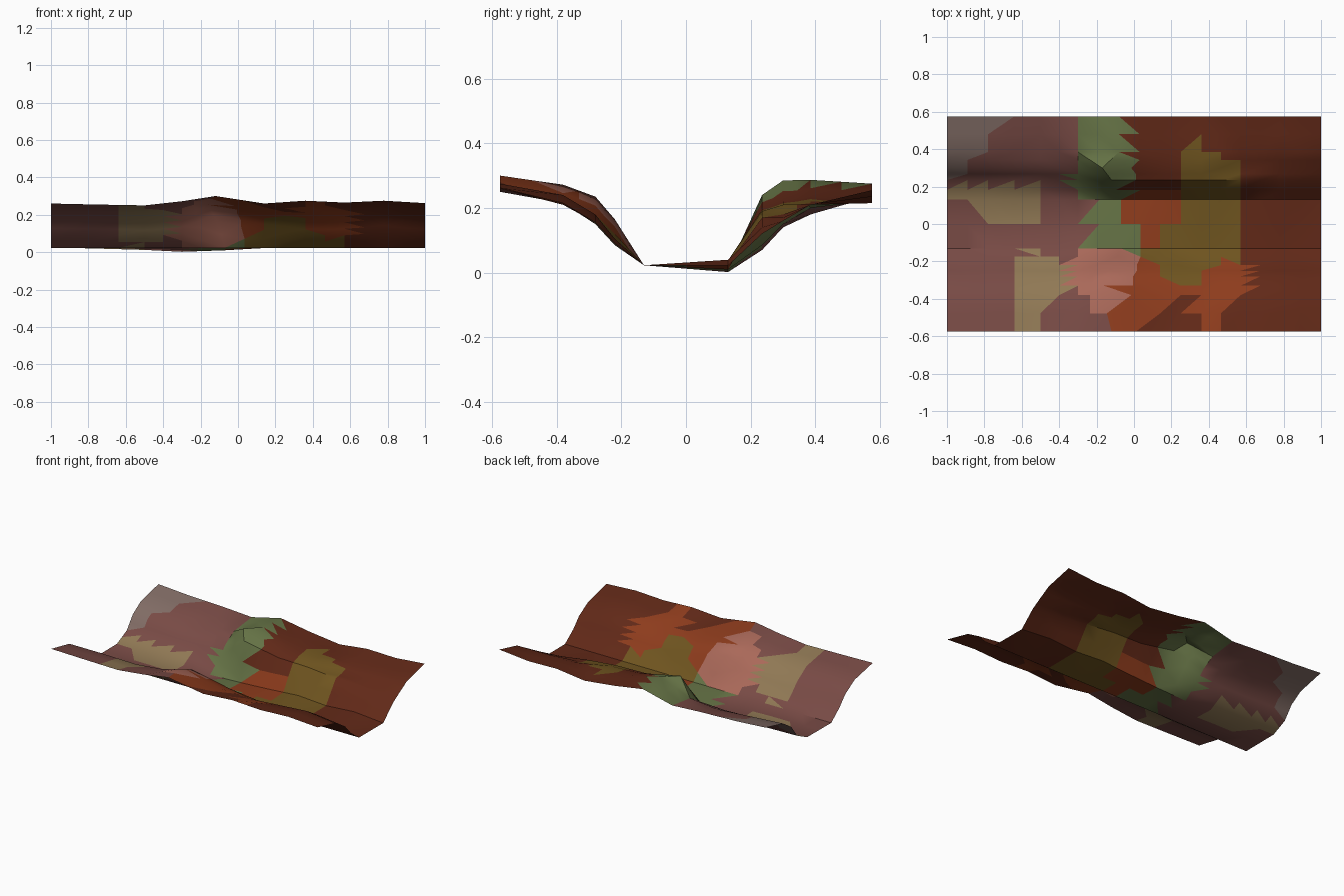
import bpy, bmesh
from math import hypot

if "Cube" in bpy.data.objects:
    bpy.data.objects.remove(bpy.data.objects["Cube"])

# Stations along the gully; the fifth one is the rib that crosses it
XS = [-1, -.78, -.5, -.3, -.07, .14, .36, .57, .78, 1]
RIB = 4

# Long contour lines: y, x of the rib, heights at each station
CONTOURS = [
    (-.575, -.12, [.26, .255, .25, .272, .30, .26, .275, .265, .275, .262]),
    (-.38, -.17, [.22, .22, .215, .235, .272, .22, .21, .225, .24, .215]),
    (-.28, -.15, [.16, .155, .15, .17, .235, .18, .155, .16, .18, .155]),
    (-.22, -.11, [.095, .095, .085, .10, .165, .12, .09, .09, .105, .09]),
    (-.13, -.07, [.023] * 10),
    (.13, -.07, [.025, .02, .012, .002, .01, .022, .038, .025, .04, .022]),
    (.235, -.12, [.075, .07, .07, .085, .24, .195, .19, .17, .14, .12]),
    (.30, -.17, [.16, .15, .14, .15, .285, .22, .21, .18, .17, .16]),
    (.385, -.08, [.215, .20, .18, .20, .287, .235, .22, .21, .21, .21]),
    (.575, -.08, [.26, .245, .235, .223, .275, .24, .215, .24, .235, .255]),
]

COLOURS = {
    "mauve": (.19, .07, .06), "rust": (.12, .022, .009), "orange": (.27, .045, .012),
    "olive": (.16, .09, .014), "green": (.13, .17, .06), "sand": (.28, .19, .09),
    "pink": (.4, .14, .1), "grey": (.22, .15, .13),
}

# Patches of ground colour: x, y, colour
PATCHES = [
    (-.95, .5, "grey"), (-.7, .3, "mauve"), (-.4, .45, "mauve"), (-.8, -.1, "mauve"),
    (-.35, 0, "mauve"), (-.35, -.5, "mauve"), (-.75, -.4, "mauve"), (-.7, .12, "sand"),
    (-.5, -.37, "sand"), (-.14, 0, "green"), (-.15, .42, "green"), (-.15, .25, "green"),
    (-.17, -.28, "pink"), (.1, .08, "orange"), (.05, -.4, "orange"), (.45, -.38, "orange"),
    (.3, -.15, "olive"), (.45, 0, "olive"), (.4, .27, "olive"), (.1, .45, "rust"),
    (.8, .4, "rust"), (.75, 0, "rust"), (.8, -.35, "rust"), (.2, -.55, "rust"),
    (.75, .2, "rust"), (.5, .48, "rust"), (.1, .28, "rust"), (.6, -.52, "rust"),
]

# Gully sheet: flat floor between two eroded banks
bm = bmesh.new()
rows = []
for y, rib_x, zs in CONTOURS:
    rows.append([bm.verts.new((rib_x if i == RIB else x, y, z))
                 for i, (x, z) in enumerate(zip(XS, zs))])
for a, b in zip(rows, rows[1:]):
    for i in range(len(XS) - 1):
        bm.faces.new((a[i], a[i + 1], b[i + 1], b[i]))
bmesh.ops.triangulate(bm, faces=bm.faces[:])

# Finer faces for the colour patches, same surface
bmesh.ops.subdivide_edges(bm, edges=bm.edges[:], cuts=1, use_grid_fill=True)

names = list(COLOURS)
for f in bm.faces:
    c = f.calc_center_median()
    near = min(PATCHES, key=lambda p: hypot(c.x - p[0], c.y - p[1]))
    f.material_index = names.index(near[2])

mesh = bpy.data.meshes.new("gully_ground")
bm.to_mesh(mesh)
bm.free()
for name, rgb in COLOURS.items():
    mat = bpy.data.materials.new(name)
    mat.diffuse_color = (*rgb, 1)
    mat.use_nodes = True
    mat.node_tree.nodes["Principled BSDF"].inputs["Base Color"].default_value = mat.diffuse_color
    mesh.materials.append(mat)

ground = bpy.data.objects.new("gully_ground", mesh)
bpy.context.collection.objects.link(ground)
bpy.context.view_layer.objects.active = ground
ground.select_set(True)
bpy.ops.object.shade_smooth_by_angle(angle=.6)
